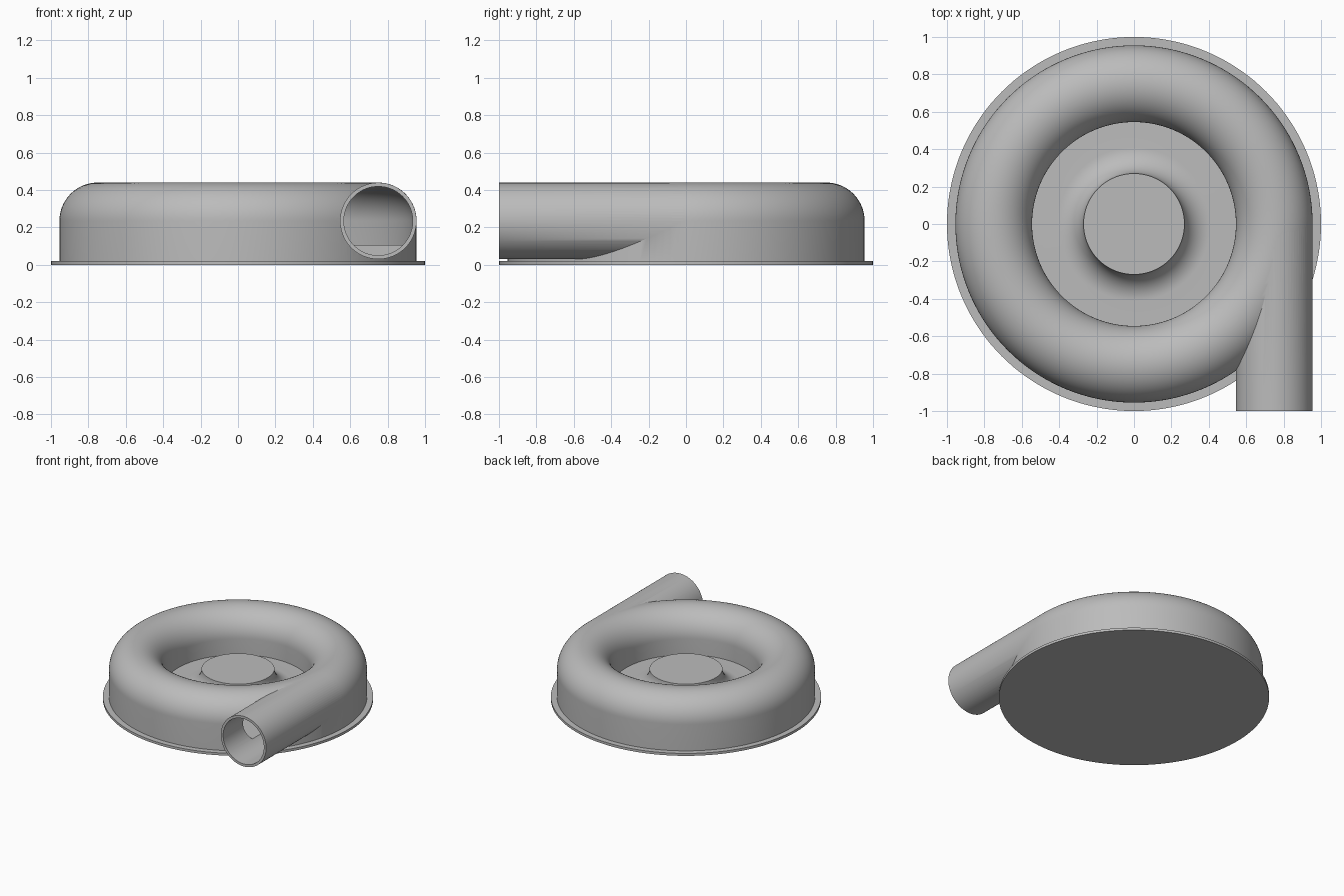
import bpy, bmesh, math
from mathutils import Matrix, Vector

cube = bpy.data.objects.get("Cube")
if cube:
    bpy.data.objects.remove(cube, do_unlink=True)

RING, MID, TUBE, WALL, FLOOR = 0.75, 0.235, 0.205, 0.02, 0.105
HUB, FLARE = 0.27, 0.14

grey = bpy.data.materials.new("plain grey")
grey.use_nodes = True
colour = (0.5, 0.5, 0.5, 1)
grey.diffuse_color = colour
grey.node_tree.nodes["Principled BSDF"].inputs["Base Color"].default_value = colour


def finish(name, bm):
    bmesh.ops.recalc_face_normals(bm, faces=bm.faces)
    mesh = bpy.data.meshes.new(name)
    bm.to_mesh(mesh)
    bm.free()
    mesh.materials.append(grey)
    obj = bpy.data.objects.new(name, mesh)
    bpy.context.collection.objects.link(obj)
    return obj


def lathe(name, profile, closed=False, steps=144):
    """Revolve (radius, height) points about z."""
    bm = bmesh.new()
    verts = [bm.verts.new((r, 0, z)) for r, z in profile]
    edges = [bm.edges.new(pair) for pair in zip(verts, verts[1:])]
    if closed:
        edges.append(bm.edges.new((verts[-1], verts[0])))
    bmesh.ops.spin(bm, geom=verts + edges, cent=(0, 0, 0), axis=(0, 0, 1),
                   angle=math.tau, steps=steps, use_merge=False)
    bmesh.ops.remove_doubles(bm, verts=bm.verts, dist=0.0001)
    return finish(name, bm)


def rod(name, radius, y0, y1):
    """Solid cylinder along y on the outlet axis."""
    bm = bmesh.new()
    place = Matrix.Translation(Vector((RING, (y0 + y1) / 2, MID)))
    bmesh.ops.create_cone(bm, cap_ends=True, segments=80, radius1=radius, radius2=radius,
                          depth=y1 - y0, matrix=place @ Matrix.Rotation(math.pi / 2, 4, 'X'))
    return finish(name, bm)


def arc(cx, cz, radius, start, end, n):
    angles = [math.radians(start + (end - start) * i / n) for i in range(n + 1)]
    return [(cx + radius * math.cos(a), cz + radius * math.sin(a)) for a in angles]


def combine(target, tool, operation):
    mod = target.modifiers.new(operation, 'BOOLEAN')
    mod.object, mod.operation, mod.solver = tool, operation, 'EXACT'
    graph = bpy.context.evaluated_depsgraph_get()
    mesh = bpy.data.meshes.new_from_object(target.evaluated_get(graph))
    target.modifiers.clear()
    target.data = mesh
    bpy.data.objects.remove(tool, do_unlink=True)


# Base flange
base = lathe("base_flange", [(0, 0), (1, 0), (1, 0.02), (0, 0.02)])

# Casing: outer wall, rounded top, inlet wall, floor and flared hub
flare = arc(HUB + FLARE, FLOOR + FLARE, FLARE, 270, 180, 14)
casing = lathe("volute_casing",
               [(0, 0.01), (RING + TUBE, 0.01)]
               + arc(RING, MID, TUBE, 0, 180, 40)
               + [(RING - TUBE, FLOOR)] + flare + [(0, FLOOR + FLARE)])

# Outlet pipe joins the casing, then the channel and bore are hollowed out
combine(casing, rod("outlet_pipe", TUBE - 0.0005, -1, 0.01), 'UNION')
inner = TUBE - WALL
channel = lathe("channel_cutter",
                [(RING + inner, FLOOR)] + arc(RING, MID, inner, 0, 180, 40)
                + [(RING - inner, FLOOR)], closed=True)
combine(casing, channel, 'DIFFERENCE')
combine(casing, rod("bore_cutter", inner - 0.001, -1.1, -0.03), 'DIFFERENCE')

# Smooth shading with sharp rims
for obj in (base, casing):
    bpy.ops.object.select_all(action='DESELECT')
    obj.select_set(True)
    bpy.context.view_layer.objects.active = obj
    bpy.ops.object.shade_smooth_by_angle(angle=math.radians(30))
